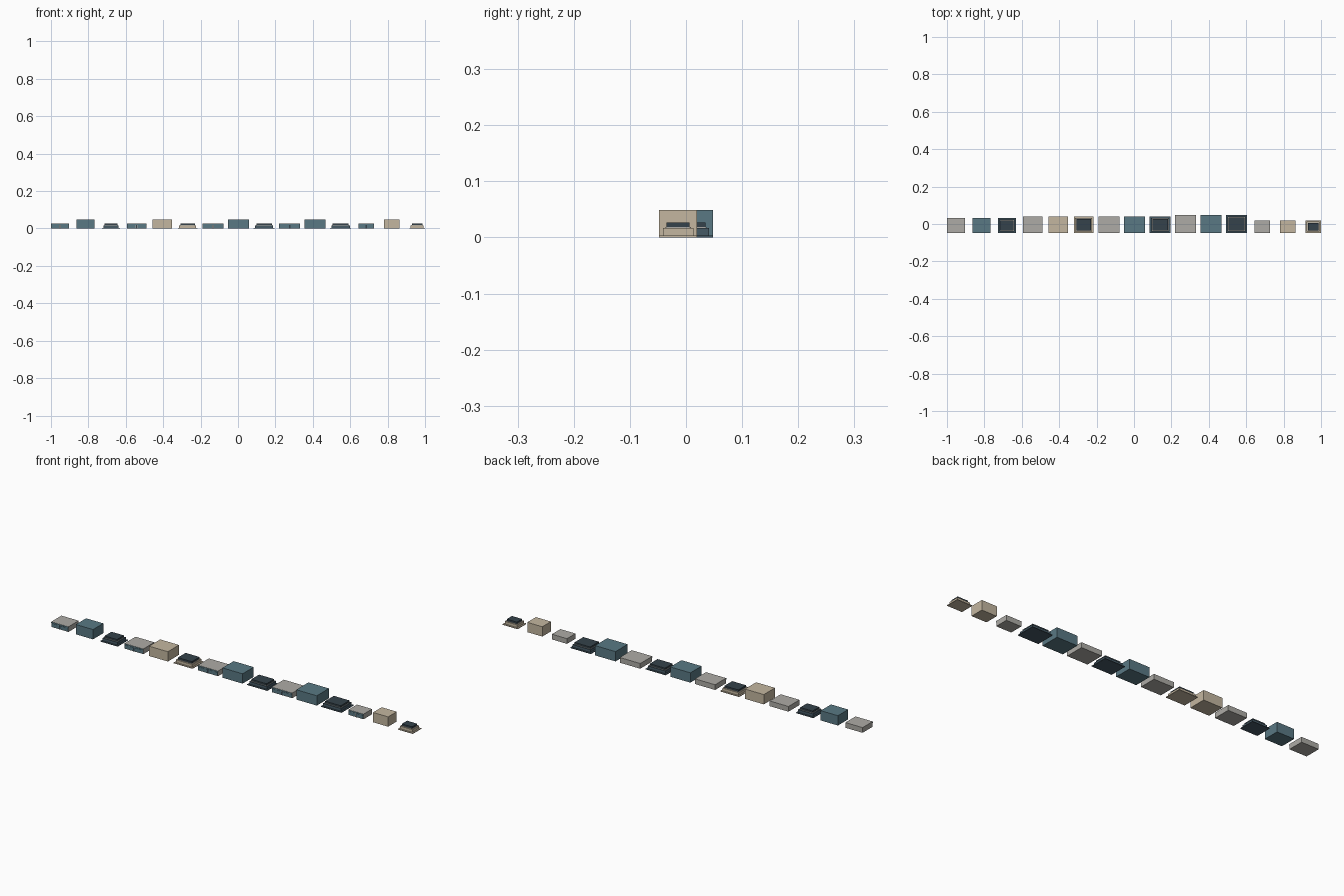
import bpy, bmesh

if "Cube" in bpy.data.objects:
    bpy.data.objects.remove(bpy.data.objects["Cube"])


def material(name, rgb):
    m = bpy.data.materials.new(name)
    m.diffuse_color = (*rgb, 1)
    m.use_nodes = True
    m.node_tree.nodes["Principled BSDF"].inputs["Base Color"].default_value = m.diffuse_color
    return m


BLUE = material("blue_wall", (0.10, 0.19, 0.23))
TAN = material("tan_wall", (0.55, 0.47, 0.35))
NAVY = material("dark_blue_trim", (0.06, 0.10, 0.13))
SLATE = material("slate", (0.035, 0.055, 0.07))
STONE = material("stone", (0.42, 0.41, 0.38))


def box(name, x0, x1, y0, y1, z0, z1, mat):
    bm = bmesh.new()
    bmesh.ops.create_cube(bm, size=1)
    for v in bm.verts:
        v.co.x = x1 if v.co.x > 0 else x0
        v.co.y = y1 if v.co.y > 0 else y0
        v.co.z = z1 if v.co.z > 0 else z0
    mesh = bpy.data.meshes.new(name)
    bm.to_mesh(mesh)
    bm.free()
    mesh.materials.append(mat)
    obj = bpy.data.objects.new(name, mesh)
    bpy.context.collection.objects.link(obj)
    return obj


FRONT = -0.048
PITCH = 0.1364


def ground_floor(cx, w, d):
    x0, x1 = cx - w / 2, cx + w / 2
    yb = FRONT + d
    box("ground_floor_body", x0, x1, FRONT + 0.001, yb, 0, 0.026, STONE)
    # shop windows either side of a central door, below a sign band
    g = 0.001
    door = 0.007
    for s in (-1, 1):
        a, b = sorted((cx + s * (door / 2 + g), cx + s * (w / 2 - g)))
        box("shop_window", a, b, FRONT, FRONT + 0.002, 0.003, 0.0185, BLUE)
    box("door", cx - door / 2, cx + door / 2, FRONT, FRONT + 0.002, 0, 0.0185, SLATE)
    box("fascia", x0, x1, FRONT - 0.0005, FRONT + 0.002, 0.0195, 0.025, BLUE)


def middle_floor(cx, w, d, wall):
    box("middle_floor", cx - w / 2, cx + w / 2, FRONT, FRONT + d, 0, 0.049, wall)


def roof(cx, w, d, wall):
    base = NAVY if wall is BLUE else wall

    # stepped tiers, each set in from the one below
    def tier(name, inset, z0, z1, mat):
        box(name, cx - w / 2 + inset, cx + w / 2 - inset,
            FRONT + inset, FRONT + d - inset, z0, z1, mat)

    tier("roof_cornice", 0, 0, 0.0035, base)
    tier("roof_attic", 0.007, 0.0035, 0.017, base)
    tier("roof_trim", 0.0115, 0.017, 0.0185, STONE)
    tier("roof_cap", 0.0135, 0.0185, 0.027, SLATE)


# five building widths, each as ground floor, middle floor and roof
styles = [(0.095, 0.081, BLUE), (0.104, 0.088, TAN), (0.111, 0.088, BLUE),
          (0.113, 0.096, BLUE), (0.083, 0.068, TAN)]
for i, (w, d, wall) in enumerate(styles):
    cx = [0.0032 + (3 * i + k - 7) * PITCH for k in range(3)]
    ground_floor(cx[0], w, d)
    middle_floor(cx[1], w, d, wall)
    roof(cx[2], w, d, wall)
